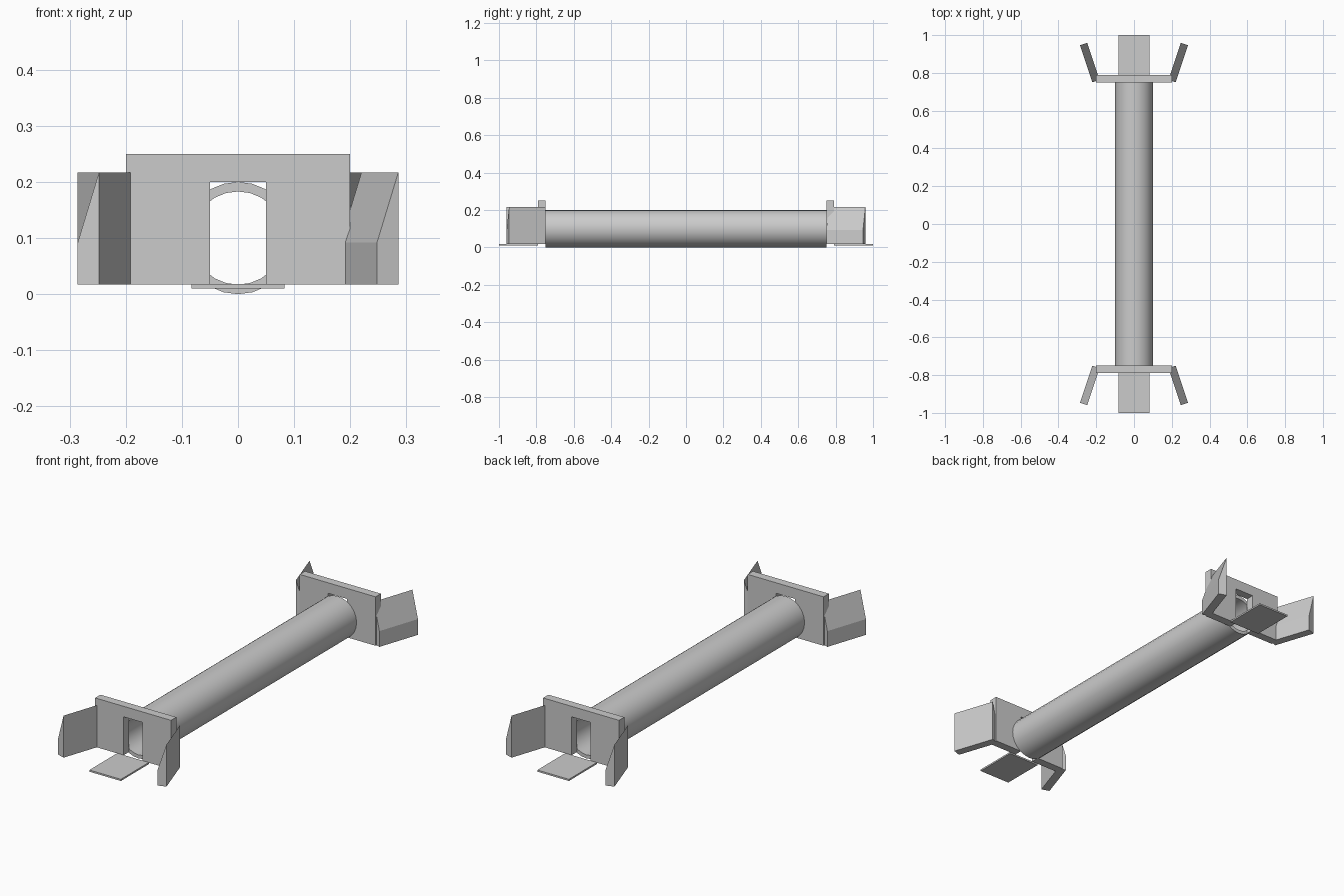
import bpy, bmesh, math

if "Cube" in bpy.data.objects:
    bpy.data.objects.remove(bpy.data.objects["Cube"])

BASE = 0.017          # underside of the walls
END_Y = 0.75          # pipe end / inner face of headwall
WALL_Y = 0.79         # outer face of headwall


def finish(name, bm):
    bmesh.ops.recalc_face_normals(bm, faces=bm.faces)
    mesh = bpy.data.meshes.new(name)
    bm.to_mesh(mesh)
    bm.free()
    obj = bpy.data.objects.new(name, mesh)
    bpy.context.collection.objects.link(obj)
    return obj


def prism(name, points, offset):
    """Closed profile of 3D points extruded by an offset vector."""
    bm = bmesh.new()
    face = bm.faces.new([bm.verts.new(p) for p in points])
    out = bmesh.ops.extrude_face_region(bm, geom=[face])
    verts = [g for g in out["geom"] if isinstance(g, bmesh.types.BMVert)]
    bmesh.ops.translate(bm, verts=verts, vec=offset)
    return finish(name, bm)


def pipe(name, r_out, r_in, half, cz, sides=24):
    bm = bmesh.new()
    loops = []
    for r, y in ((r_out, -half), (r_out, half), (r_in, half), (r_in, -half)):
        loops.append([bm.verts.new((r * math.sin(2 * math.pi * i / sides), y,
                                    cz + r * math.cos(2 * math.pi * i / sides)))
                      for i in range(sides)])
    for k in range(4):
        a, b = loops[k], loops[(k + 1) % 4]
        for i in range(sides):
            j = (i + 1) % sides
            bm.faces.new((a[i], a[j], b[j], b[i]))
    return finish(name, bm)


def wing(name, side, inner_top, outer_top):
    """Splayed wall at the front end; its top slopes across the thickness."""
    ang, thick, length = math.radians(18.5), 0.04, 0.207
    ox, oy = 0.22, END_Y
    ix, iy = ox - thick * math.cos(ang), oy + thick * math.sin(ang)
    pts = [(side * ix, -iy, BASE), (side * ox, -oy, BASE),
           (side * ox, -oy, outer_top), (side * ix, -iy, inner_top)]
    return prism(name, pts, (side * length * math.sin(ang), -length * math.cos(ang), 0))


# Hollow pipe
tube = pipe("pipe", 0.1, 0.083, END_Y, 0.1)
bpy.context.view_layer.objects.active = tube
tube.select_set(True)
bpy.ops.object.shade_smooth_by_angle(angle=math.radians(30))

# Headwall with an opening that runs down to its foot
profile = [(-0.2, BASE), (-0.05, BASE), (-0.05, 0.2), (0.05, 0.2),
           (0.05, BASE), (0.2, BASE), (0.2, 0.25), (-0.2, 0.25)]
parts = [prism("headwall", [(x, -WALL_Y, z) for x, z in profile], (0, WALL_Y - END_Y, 0))]

# Wing walls, sloping the same way on both sides
parts.append(wing("wing_wall_left", -1, 0.217, 0.092))
parts.append(wing("wing_wall_right", 1, 0.092, 0.217))

# Apron slab
parts.append(prism("apron", [(-0.083, -1, 0.01), (0.083, -1, 0.01),
                             (0.083, -WALL_Y, 0.01), (-0.083, -WALL_Y, 0.01)], (0, 0, 0.008)))

# Back end: the front end turned half way round
for part in parts:
    copy = part.copy()
    copy.data = part.data.copy()
    copy.name = "back_" + part.name
    part.name = "front_" + part.name
    copy.rotation_euler.z = math.pi
    bpy.context.collection.objects.link(copy)
